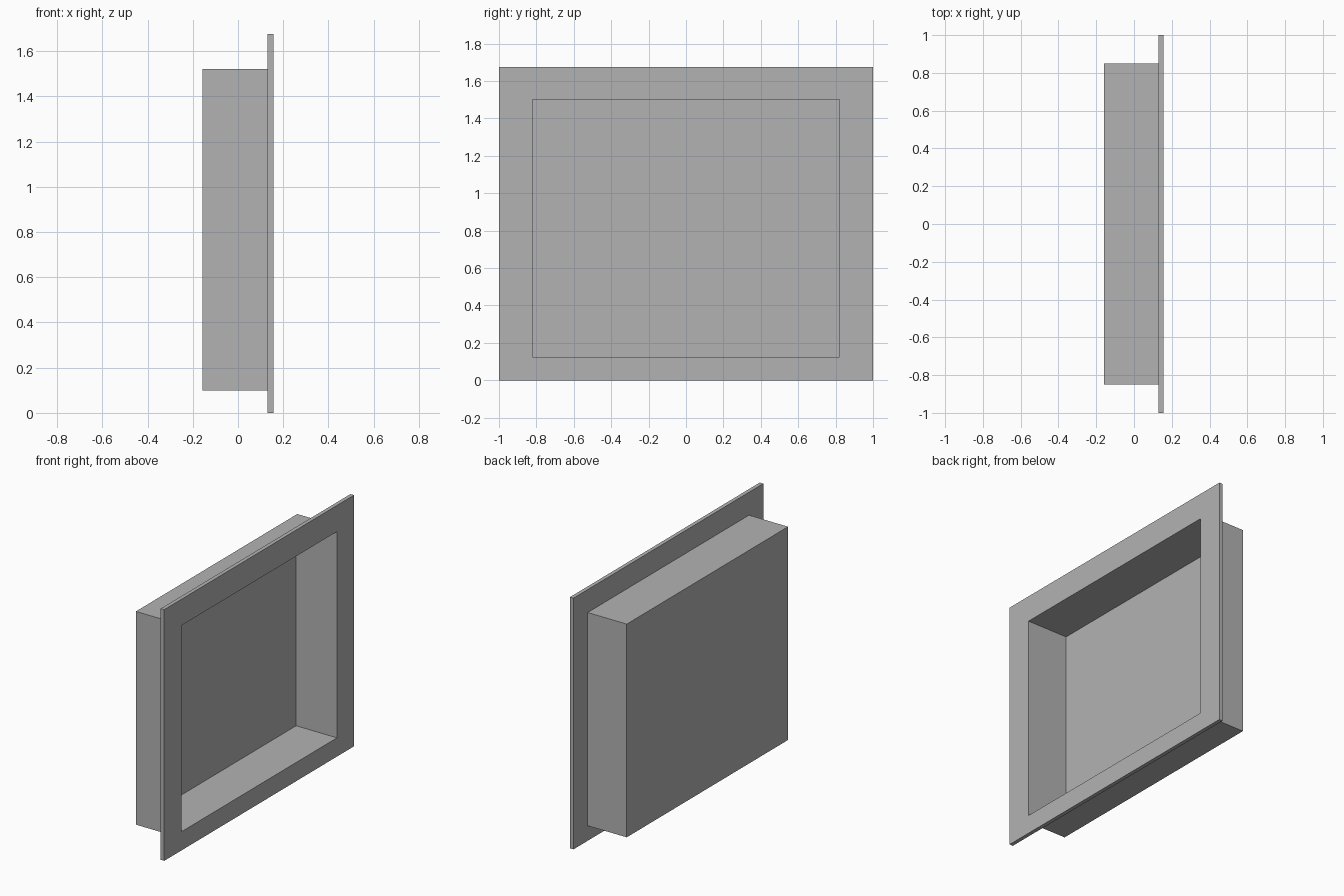
import bpy, bmesh

if "Cube" in bpy.data.objects:
    bpy.data.objects.remove(bpy.data.objects["Cube"])

grey = bpy.data.materials.new("neutral grey")
grey.diffuse_color = (0.45, 0.45, 0.45, 1)
grey.use_nodes = True
grey.node_tree.nodes["Principled BSDF"].inputs["Base Color"].default_value = grey.diffuse_color

# Opening shared by the box and the flange
OPEN_Y, OPEN_Z0, OPEN_Z1 = 0.82, 0.125, 1.5


def rect(bm, x, y, z0, z1):
    """Rectangular loop across the x axis."""
    return [bm.verts.new((x, *p)) for p in ((-y, z0), (y, z0), (y, z1), (-y, z1))]


def bridge(bm, a, b):
    for i in range(4):
        j = (i + 1) % 4
        bm.faces.new((a[i], a[j], b[j], b[i]))


def finish(bm, name):
    bmesh.ops.recalc_face_normals(bm, faces=bm.faces[:])
    mesh = bpy.data.meshes.new(name)
    bm.to_mesh(mesh)
    bm.free()
    mesh.materials.append(grey)
    bpy.context.collection.objects.link(bpy.data.objects.new(name, mesh))


# Recessed box: closed back, walls and open front
bm = bmesh.new()
loops = [rect(bm, -0.158, 0.85, 0.10, 1.522),
         rect(bm, 0.13, 0.85, 0.10, 1.522),
         rect(bm, 0.13, OPEN_Y, OPEN_Z0, OPEN_Z1),
         rect(bm, -0.145, OPEN_Y, OPEN_Z0, OPEN_Z1)]
for a, b in zip(loops, loops[1:]):
    bridge(bm, a, b)
bm.faces.new(loops[0])
bm.faces.new(loops[-1])
finish(bm, "recessed_box")

# Flat mounting flange around the opening
bm = bmesh.new()
loops = [rect(bm, 0.13, 1.0, 0.0, 1.675),
         rect(bm, 0.156, 1.0, 0.0, 1.675),
         rect(bm, 0.156, OPEN_Y, OPEN_Z0, OPEN_Z1),
         rect(bm, 0.13, OPEN_Y, OPEN_Z0, OPEN_Z1)]
for i in range(4):
    bridge(bm, loops[i], loops[(i + 1) % 4])
finish(bm, "mounting_flange")
